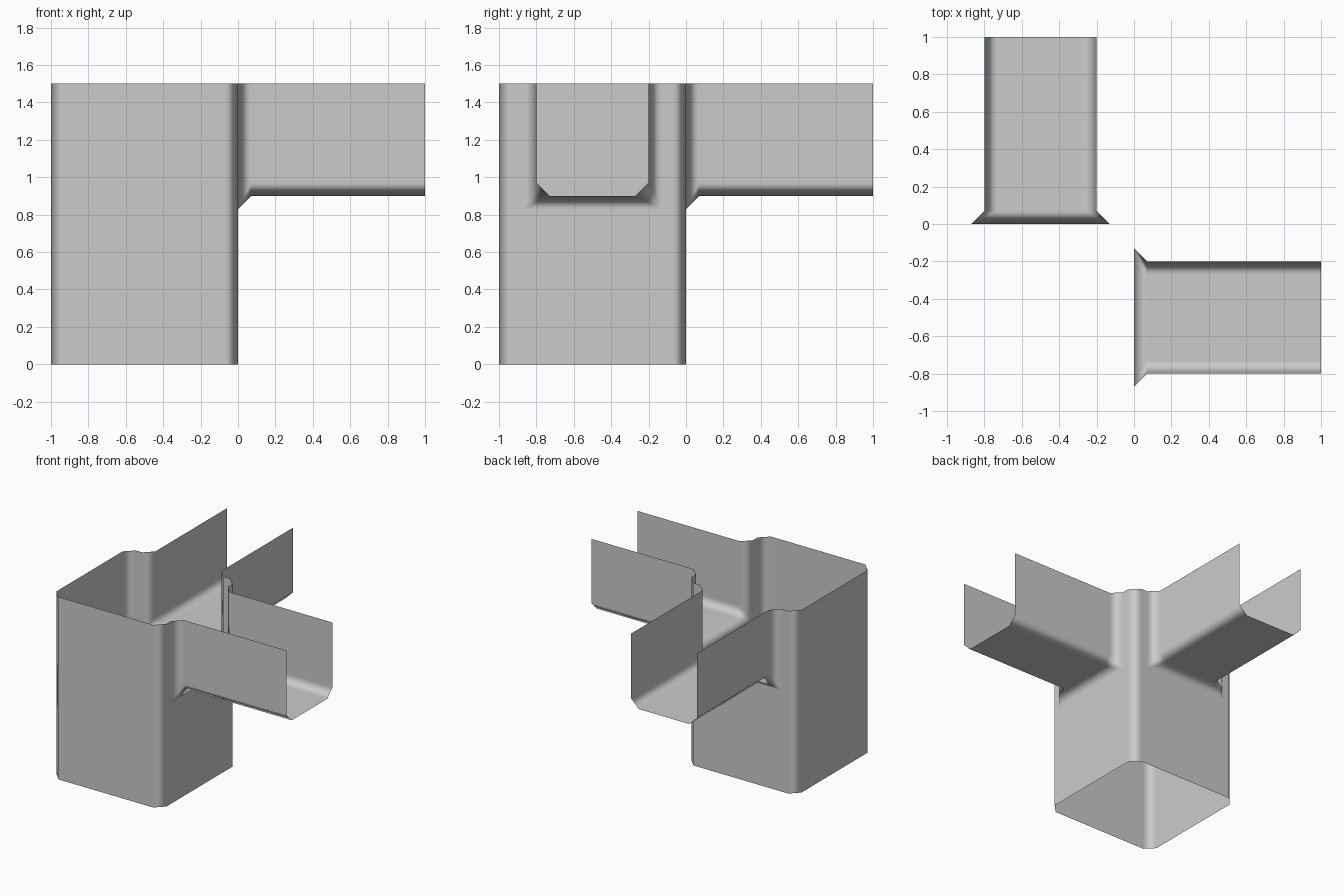
import bpy
import bmesh

cube = bpy.data.objects.get("Cube")
if cube:
    bpy.data.objects.remove(cube, do_unlink=True)

HEIGHT = 1.5            # top of post and channels
FLOOR = 0.9             # channel floor
NEAR, FAR = -0.8, -0.2  # channel sides

grey = bpy.data.materials.new("plain grey")
grey.use_nodes = True
colour = (0.6, 0.6, 0.6, 1)
grey.diffuse_color = colour
grey.node_tree.nodes["Principled BSDF"].inputs["Base Color"].default_value = colour

bm = bmesh.new()


def face(points, swap=False):
    """Add a face; swap exchanges x and y to reflect it to the other arm."""
    if swap:
        points = [(y, x, z) for x, y, z in reversed(points)]
    bm.faces.new([bm.verts.new(p) for p in points])


def arm(swap):
    # closed outer wall of the post
    face([(-1, 0, 0), (-1, -1, 0), (-1, -1, HEIGHT), (-1, 0, HEIGHT)], swap)
    # wall with a notch where the channel leaves the post
    notch = [(-1, 0), (0, 0), (0, HEIGHT), (FAR, HEIGHT), (FAR, FLOOR),
             (NEAR, FLOOR), (NEAR, HEIGHT), (-1, HEIGHT)]
    face([(0, y, z) for y, z in notch], swap)
    # open-topped channel: two sides and a floor
    section = [(NEAR, HEIGHT), (NEAR, FLOOR), (FAR, FLOOR), (FAR, HEIGHT)]
    for (y0, z0), (y1, z1) in zip(section, section[1:]):
        face([(0, y0, z0), (0, y1, z1), (1, y1, z1), (1, y0, z0)], swap)


arm(False)
arm(True)
bmesh.ops.remove_doubles(bm, verts=bm.verts, dist=0.001)
bmesh.ops.recalc_face_normals(bm, faces=bm.faces)

# outward means the wall at x = -1 faces -x
bm.faces.ensure_lookup_table()
if bm.faces[0].normal.x > 0:
    bmesh.ops.reverse_faces(bm, faces=bm.faces)
for f in bm.faces:
    f.smooth = True

mesh = bpy.data.meshes.new("corner_duct")
bm.to_mesh(mesh)
bm.free()
mesh.materials.append(grey)
duct = bpy.data.objects.new("corner_duct", mesh)
bpy.context.collection.objects.link(duct)

# single chamfer on every fold, flat panels kept flat in shading
bevel = duct.modifiers.new("chamfer", 'BEVEL')
bevel.width = 0.07
bevel.segments = 1
bevel.limit_method = 'ANGLE'
bevel.use_clamp_overlap = False
bevel.harden_normals = True
